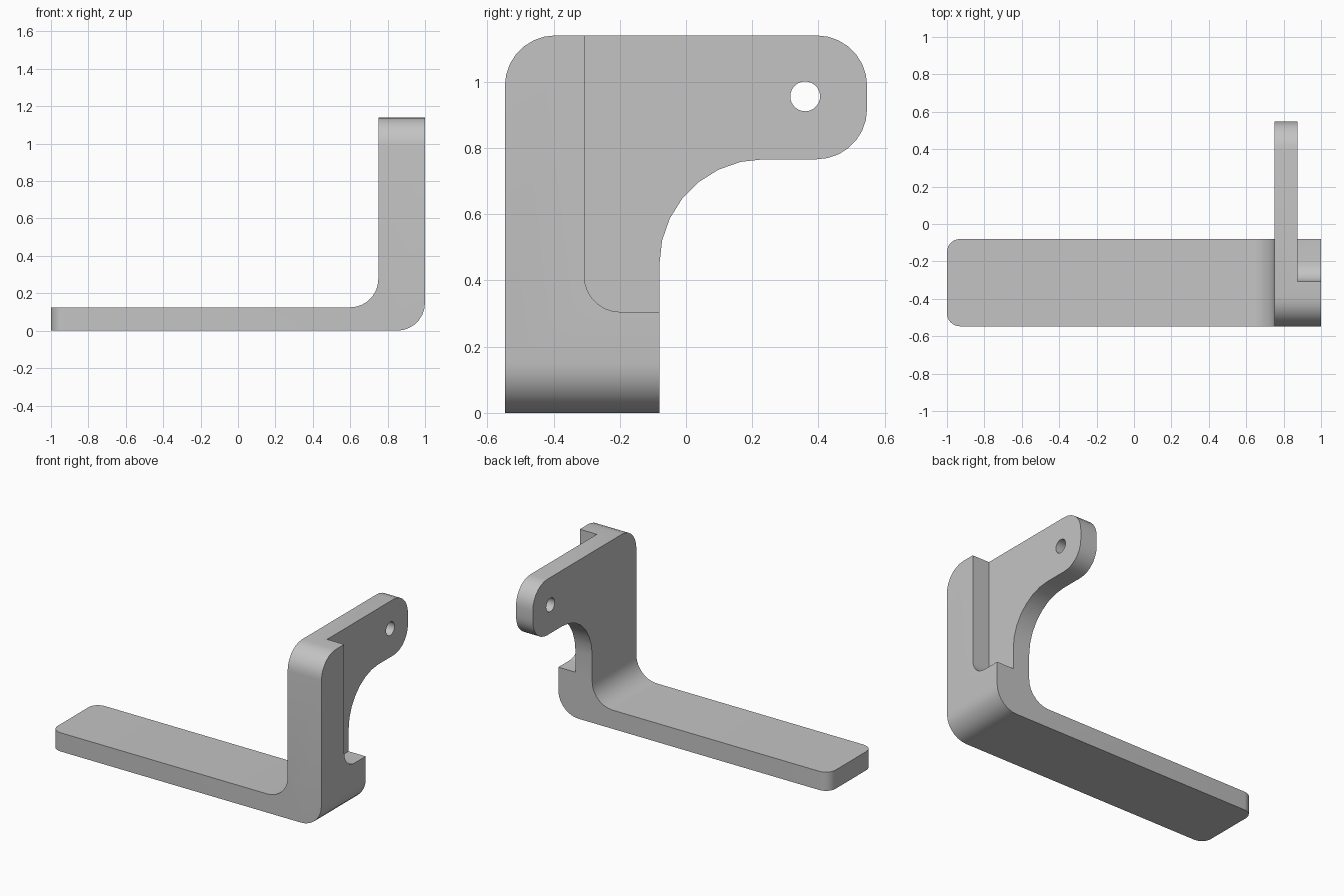
import bpy, bmesh
from math import cos, sin, tau, radians
from mathutils import Vector

cube = bpy.data.objects.get("Cube")
if cube:
    bpy.data.objects.remove(cube, do_unlink=True)

grey = bpy.data.materials.new("plain_grey")
grey.use_nodes = True
colour = (0.55, 0.55, 0.55, 1)
grey.diffuse_color = colour
grey.node_tree.nodes["Principled BSDF"].inputs["Base Color"].default_value = colour


def rounded(corners, steps=7):
    """Outline from (a, b, radius) right-angled corners, with arcs at the rounded ones."""
    points = []
    for i, (a, b, r) in enumerate(corners):
        p = Vector((a, b))
        if r == 0:
            points.append(p)
            continue
        to_prev = (Vector(corners[i - 1][:2]) - p).normalized()
        to_next = (Vector(corners[(i + 1) % len(corners)][:2]) - p).normalized()
        centre = p + r * (to_prev + to_next)
        for k in range(steps + 1):
            t = k / steps * tau / 4
            points.append(centre - r * (to_next * cos(t) + to_prev * sin(t)))
    return points


def prism(name, outline, place, start, end):
    """Extrude an outline from start to end; place maps (a, b, depth) to x, y, z."""
    bm = bmesh.new()
    face = bm.faces.new([bm.verts.new(place(p.x, p.y, start)) for p in outline])
    top = bmesh.ops.extrude_face_region(bm, geom=[face])["geom"]
    shift = Vector(place(0, 0, end)) - Vector(place(0, 0, start))
    bmesh.ops.translate(bm, vec=shift, verts=[v for v in top if isinstance(v, bmesh.types.BMVert)])
    bmesh.ops.recalc_face_normals(bm, faces=bm.faces)
    mesh = bpy.data.meshes.new(name)
    bm.to_mesh(mesh)
    bm.free()
    obj = bpy.data.objects.new(name, mesh)
    bpy.context.collection.objects.link(obj)
    mesh.materials.append(grey)
    return obj


def along_y(a, b, d):
    return (a, d, b)


def along_x(a, b, d):
    return (d, a, b)


# L-shaped front profile: flat bar and upright
front_outline = rounded([(-1, 0, 0), (1, 0, 0.15), (1, 1.2, 0), (0.75, 1.2, 0),
                         (0.75, 0.125, 0.15), (-1, 0.125, 0)])
bracket = prism("bracket", front_outline, along_y, -0.7, 0.7)

# Side outline: upright with a rounded arm reaching back
side_outline = rounded([(-0.547, -0.1, 0), (-0.08, -0.1, 0), (-0.08, 0.766, 0.315),
                        (0.547, 0.766, 0.152), (0.547, 1.14, 0.152), (-0.547, 1.14, 0.152)])
side_cutter = prism("side_cutter", side_outline, along_x, -1.2, 1.2)

# Pocket thinning the arm on its outer face
pocket_outline = rounded([(-0.307, 0.305, 0.108), (0.8, 0.305, 0), (0.8, 1.3, 0), (-0.307, 1.3, 0)])
pocket_cutter = prism("pocket_cutter", pocket_outline, along_x, 0.874, 1.2)

# Pin hole near the end of the arm
hole_outline = [Vector((0.36 + 0.045 * cos(i * tau / 28), 0.956 + 0.045 * sin(i * tau / 28)))
                for i in range(28)]
hole_cutter = prism("hole_cutter", hole_outline, along_x, 0.6, 1.2)

# Shape the bracket with the cutters
bpy.ops.object.select_all(action="DESELECT")
bracket.select_set(True)
bpy.context.view_layer.objects.active = bracket
for cutter, operation in ((side_cutter, "INTERSECT"), (pocket_cutter, "DIFFERENCE"),
                          (hole_cutter, "DIFFERENCE")):
    cutter.hide_render = True
    mod = bracket.modifiers.new(cutter.name, "BOOLEAN")
    mod.operation, mod.object, mod.solver = operation, cutter, "EXACT"
    bpy.ops.object.modifier_apply(modifier=mod.name)
    bpy.data.objects.remove(cutter, do_unlink=True)

# Round the two upright corners at the free end of the bar
bm = bmesh.new()
bm.from_mesh(bracket.data)
ends = [e for e in bm.edges if all(v.co.x < -0.99 for v in e.verts)
        and abs(e.verts[0].co.z - e.verts[1].co.z) > 0.1]
bmesh.ops.bevel(bm, geom=ends, offset=0.07, segments=6, profile=0.5, affect="EDGES")
bm.to_mesh(bracket.data)
bm.free()

bpy.ops.object.shade_smooth_by_angle(angle=radians(30))
